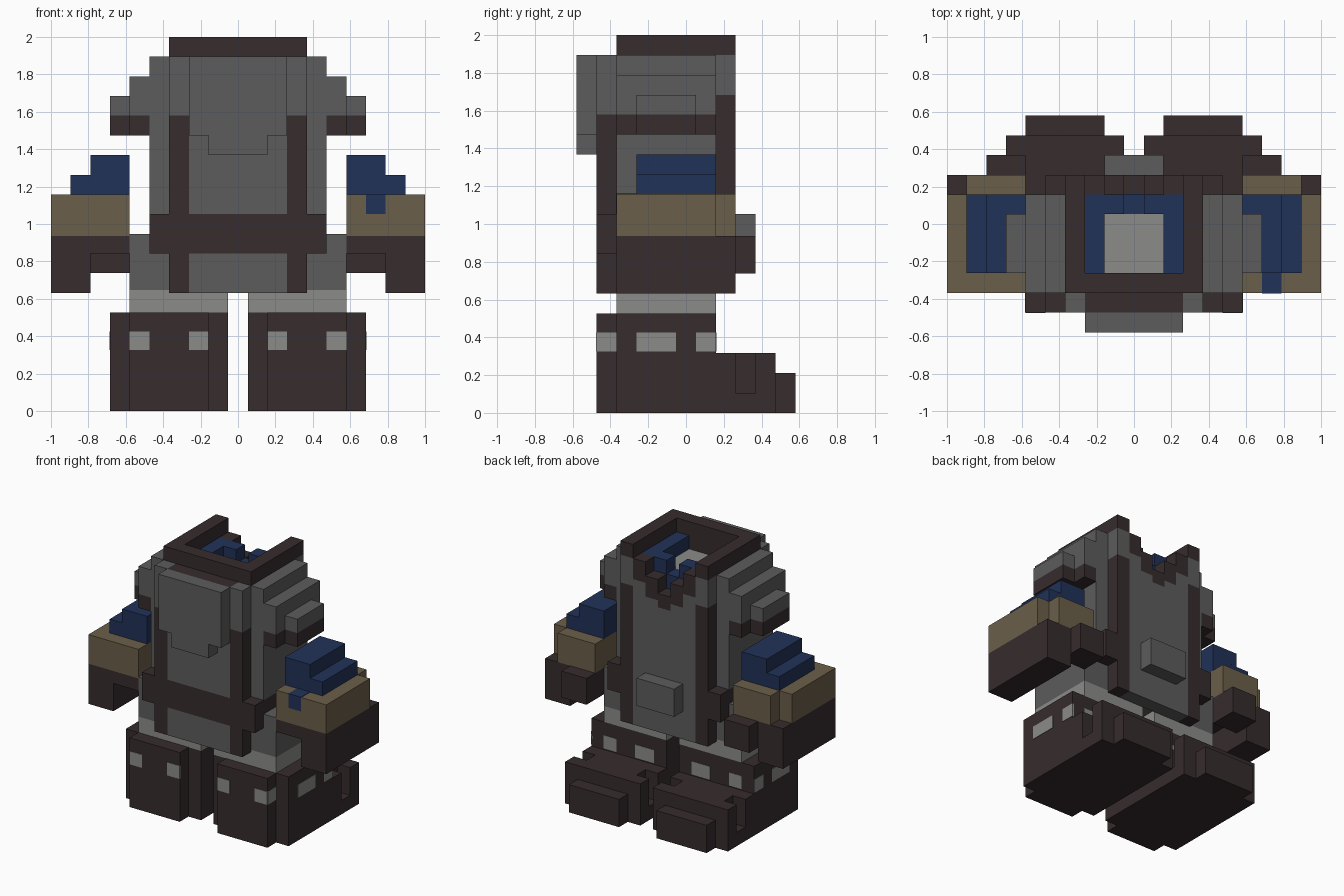
import bpy
import bmesh

U = 2 / 19  # one block of the grid

COLOURS = {
    "dark_brown": (0.037, 0.025, 0.026),
    "grey": (0.107, 0.107, 0.107),
    "light_grey": (0.26, 0.26, 0.25),
    "tan": (0.147, 0.114, 0.067),
    "blue": (0.015, 0.032, 0.098),
}
MATS = {}
for cname, rgb in COLOURS.items():
    MATS[cname] = bpy.data.materials.new(cname)
    MATS[cname].diffuse_color = (*rgb, 1)
D, G, L, T, B = COLOURS


def part(name, *boxes, mirror=False):
    """Boxes are (colour, x0, x1, y0, y1, z0, z1) in blocks."""
    bm = bmesh.new()
    used = []
    for col, *b in boxes:
        if col not in used:
            used.append(col)
        for s in ((1, -1) if mirror else (1,)):
            verts = bmesh.ops.create_cube(bm, size=1)["verts"]
            for v in verts:
                v.co.x = s * (b[0] if v.co.x < 0 else b[1]) * U
                v.co.y = (b[2] if v.co.y < 0 else b[3]) * U
                v.co.z = (b[4] if v.co.z < 0 else b[5]) * U
            faces = {f for v in verts for f in v.link_faces}
            for f in faces:
                f.material_index = used.index(col)
            if s < 0:
                bmesh.ops.reverse_faces(bm, faces=list(faces))
    mesh = bpy.data.meshes.new(name)
    bm.to_mesh(mesh)
    bm.free()
    for col in used:
        mesh.materials.append(MATS[col])
    ob = bpy.data.objects.new(name, mesh)
    bpy.context.collection.objects.link(ob)
    return ob


E = 0.03  # thickness of painted plates

# Boots: cuff, heel plate, notched foot and toe cap
part("boots",
     (D, .5, 6.5, -3.5, 1.5, 0, 5),
     (D, 1.5, 5.5, -4.5, -3.5, 0, 5),
     (D, .5, 6.5, 1.5, 2.5, 0, 3),
     (D, .5, 6.5, 2.5, 3.5, 0, 1),
     (D, 1.5, 5.5, 2.5, 3.5, 1, 3),
     (D, .5, 6.5, 3.5, 4.5, 0, 3),
     (D, 1.5, 5.5, 4.5, 5.5, 0, 2), mirror=True)

# Light patches around the boot cuffs
part("boot_patches",
     (L, 1.5, 2.5, -4.5 - E, -4.4, 3.1, 4.05),
     (L, 4.5, 5.5, -4.5 - E, -4.4, 3.1, 4.05),
     (L, 5.4, 5.5 + E, -4.5, -3.5, 3.1, 4.05),
     (L, 6.4, 6.5 + E, -2.5, -.5, 3.1, 4.05),
     (L, 6.4, 6.5 + E, .5, 1.5, 3.1, 4.05),
     (L, 1.5, 3, 1.4, 1.5 + E, 3.1, 4.05),
     (L, 4.5, 5.5, 1.4, 1.5 + E, 3.1, 4.05), mirror=True)

# Trousers
part("legs", (L, .5, 5.5, -3.5, 1.5, 5, 6.15), mirror=True)
part("hips", (G, -5.5, 5.5, -3.5, 1.5, 6.15, 9))

# Body of the coat with the raised wall around the neck opening
part("torso", (G, -4.5, 4.5, -3.5, 1.5, 9, 17))
part("neck_wall", (G, 2.5, 4.5, -3.5, 1.5, 17, 18), mirror=True)
part("belt_sides", (D, 3.5, 4.5, -3.5 - E, 2.5, 8, 10), mirror=True)

# Front of the coat: edges, belt, grey panels and hanging flap
part("coat_front_edges",
     (D, 2.5, 3.5, -4.5, -3.5, 6, 15),
     (G, 2.5, 3.5, -4.5, -3.5, 15, 18),
     (D, 3.5, 4.5, -4.5, -3.5, 8, 10), mirror=True)
part("coat_front",
     (G, -2.5, 2.5, -4.5, -3.5, 6, 8),
     (D, -2.5, 2.5, -4.5, -3.5, 8, 10),
     (G, -2.5, 2.5, -4.5, -3.5, 10, 15),
     (D, -2.5, 2.5, -4.5, -3.5, 15, 18))
part("front_flap",
     (G, -2.5, 2.5, -5.5, -4.5, 14, 18),
     (G, -1.5, 1.5, -5.5, -4.5, 13, 14))

# Back of the coat with the stepped neckline
part("coat_back_sides",
     (D, 2.5, 3.5, 1.5, 2.5, 6, 16),
     (G, 2.5, 3.5, 1.5, 2.5, 16, 18),
     (G, 1.5, 2.5, 1.5, 2.5, 6, 16.5),
     (D, 1.5, 2.5, 1.5, 2.5, 16.5, 18),
     (G, .5, 1.5, 1.5, 2.5, 6, 15.5),
     (D, .5, 1.5, 1.5, 2.5, 15.5, 17), mirror=True)
part("coat_back_middle",
     (G, -.5, .5, 1.5, 2.5, 6, 15),
     (D, -.5, .5, 1.5, 2.5, 15, 16))
part("back_pouch", (G, -1.5, 1.5, 2.5, 3.5, 8, 10))

# Collar, open at the back
part("collar_sides", (D, 2.5, 3.5, -3.5, 2.5, 18, 19), mirror=True)
part("collar_front", (D, -2.5, 2.5, -3.5, -2.5, 17, 19))

# Shirt collar and neck inside the opening
part("shirt_collar",
     (B, 1.5, 2.5, -2.5, 1.5, 17, 18),
     (B, .5, 1.5, .5, 1.5, 17, 18), mirror=True)
part("shirt_notch", (B, -.5, .5, .5, 1.5 + E, 16, 17 + E))
part("neck", (L, -1.5, 1.5, -2.5, .5, 16.9, 17 + E))

# Stepped shoulders with a dark hem
part("shoulders",
     (G, 4.5, 5.5, -3.5, 1.5, 15, 17),
     (D, 4.5, 5.5, -3.5, 1.5, 14, 15),
     (G, 5.5, 6.5, -2.5, .5, 15, 16),
     (D, 5.5, 6.5, -2.5, .5, 14, 15), mirror=True)

# Detached forearms: sleeve, cuff and glove with thumb
part("sleeves",
     (B, 5.5, 8.5, -2.5, 1.5, 11, 12),
     (B, 5.5, 7.5, -2.5, 1.5, 12, 13), mirror=True)
part("cuffs",
     (T, 5.5, 9.5, -3.5, 1.5, 8.9, 11),
     (T, 5.5, 8.5, 1.5, 2.5, 8.9, 11), mirror=True)
part("gloves",
     (D, 5.5, 7.5, -3.5, 2.5, 8, 8.9),
     (D, 7.5, 9.5, -3.5, 2.5, 6, 8.9),
     (D, 5.5, 7.5, 1.5, 3.5, 7, 8.9), mirror=True)
part("cuff_patch",
     (B, 6.5, 7.5, -3.5 - E, -3.4, 10, 11 + E),
     (B, 6.5, 7.5, -3.5, -2.5, 10.9, 11 + E))
